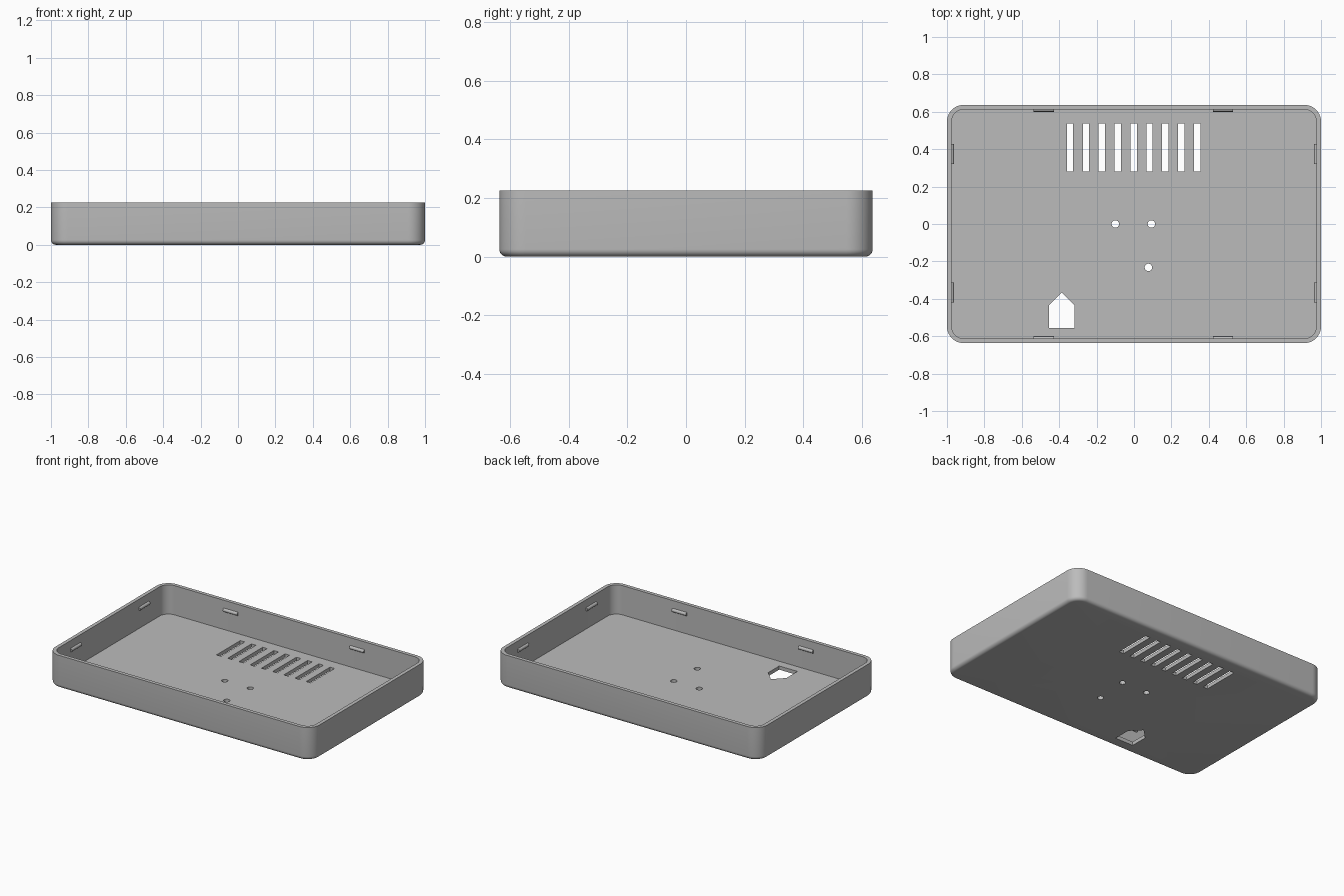
import bpy, bmesh, math

if "Cube" in bpy.data.objects:
    bpy.data.objects.remove(bpy.data.objects["Cube"])

HX, HY, H = 1.0, 0.637, 0.225      # half length, half depth, height
WALL, FLOOR, R, FILLET = 0.025, 0.025, 0.09, 0.025

gray = bpy.data.materials.new("plain gray")
gray.diffuse_color = (0.5, 0.5, 0.5, 1)
gray.use_nodes = True
gray.node_tree.nodes["Principled BSDF"].inputs["Base Color"].default_value = gray.diffuse_color


def finish(bm, name):
    bmesh.ops.recalc_face_normals(bm, faces=bm.faces[:])
    me = bpy.data.meshes.new(name)
    bm.to_mesh(me)
    bm.free()
    me.materials.append(gray)
    ob = bpy.data.objects.new(name, me)
    bpy.context.collection.objects.link(ob)
    return ob


def ring(bm, inset, z, steps=10):
    """Rounded rectangle loop, offset inwards from the outer outline."""
    r, verts = R - inset, []
    for q, (sx, sy) in enumerate([(1, 1), (-1, 1), (-1, -1), (1, -1)]):
        for i in range(steps + 1):
            a = math.pi / 2 * (q + i / steps)
            verts.append(bm.verts.new((sx * (HX - R) + r * math.cos(a),
                                       sy * (HY - R) + r * math.sin(a), z)))
    return verts


def prism(bm, pts, z0, z1):
    """Upright prism over a flat outline."""
    lo = [bm.verts.new((x, y, z0)) for x, y in pts]
    hi = [bm.verts.new((x, y, z1)) for x, y in pts]
    bm.faces.new(lo[::-1])
    bm.faces.new(hi)
    for i in range(len(pts)):
        j = (i + 1) % len(pts)
        bm.faces.new((lo[i], lo[j], hi[j], hi[i]))


# Tray: filleted bottom, outer wall, rim, inner wall, floor
bm = bmesh.new()
profile = []
for i in range(7):
    a = math.pi / 2 * i / 6
    profile.append((FILLET * (1 - math.sin(a)), FILLET * (1 - math.cos(a))))
profile += [(0, H), (WALL, H), (WALL, FLOOR)]
loops = [ring(bm, d, z) for d, z in profile]
for a, b in zip(loops, loops[1:]):
    for i in range(len(a)):
        j = (i + 1) % len(a)
        bm.faces.new((a[i], a[j], b[j], b[i]))
bm.faces.new(loops[0][::-1])
bm.faces.new(loops[-1])
tray = finish(bm, "tray")

# Cutter: vent slots, screw holes and arrow-shaped opening
bm = bmesh.new()
for i in range(9):
    x = -0.342 + i * 0.085
    prism(bm, [(x - .017, .28), (x + .017, .28), (x + .017, .537), (x - .017, .537)], -.05, .1)
for cx, cy in [(-0.1, 0), (0.093, 0), (0.077, -0.232)]:
    prism(bm, [(cx + .02 * math.cos(k * math.pi / 12), cy + .02 * math.sin(k * math.pi / 12))
               for k in range(24)], -.05, .1)
prism(bm, [(-.455, -.555), (-.317, -.555), (-.317, -.436), (-.386, -.367), (-.455, -.436)], -.05, .1)
cutter = finish(bm, "floor_cutter")
cutter.hide_render = True

mod = tray.modifiers.new("openings", 'BOOLEAN')
mod.operation, mod.solver, mod.object = 'DIFFERENCE', 'EXACT', cutter
bpy.context.view_layer.objects.active = tray
tray.select_set(True)
bpy.ops.object.modifier_apply(modifier=mod.name)
bpy.data.objects.remove(cutter)


def clip(name, x, y, angle):
    """Half-round snap ridge on an inner wall; local +y points into the tray."""
    bm = bmesh.new()
    r, half, n = 0.012, 0.054, 8
    ends = [[bm.verts.new((s * half, r * math.sin(math.pi * k / n),
                           r * math.cos(math.pi * k / n))) for k in range(n + 1)] for s in (-1, 1)]
    for k in range(n + 1):
        j = (k + 1) % (n + 1)
        bm.faces.new((ends[0][k], ends[0][j], ends[1][j], ends[1][k]))
    bm.faces.new(ends[0])
    bm.faces.new(ends[1])
    ob = finish(bm, name)
    ob.location = (x, y, 0.16)
    ob.rotation_euler.z = angle
    ob.select_set(True)


# Snap ridges: two on every wall
for tag, x in (("left", -0.482), ("right", 0.476)):
    clip("front_ridge_" + tag, x, -HY + WALL, 0)
    clip("back_ridge_" + tag, x, HY - WALL, math.pi)
for tag, y in (("front", -0.366), ("back", 0.374)):
    clip("left_ridge_" + tag, -HX + WALL, y, -math.pi / 2)
    clip("right_ridge_" + tag, HX - WALL, y, math.pi / 2)

bpy.ops.object.shade_smooth_by_angle(angle=math.radians(30))
